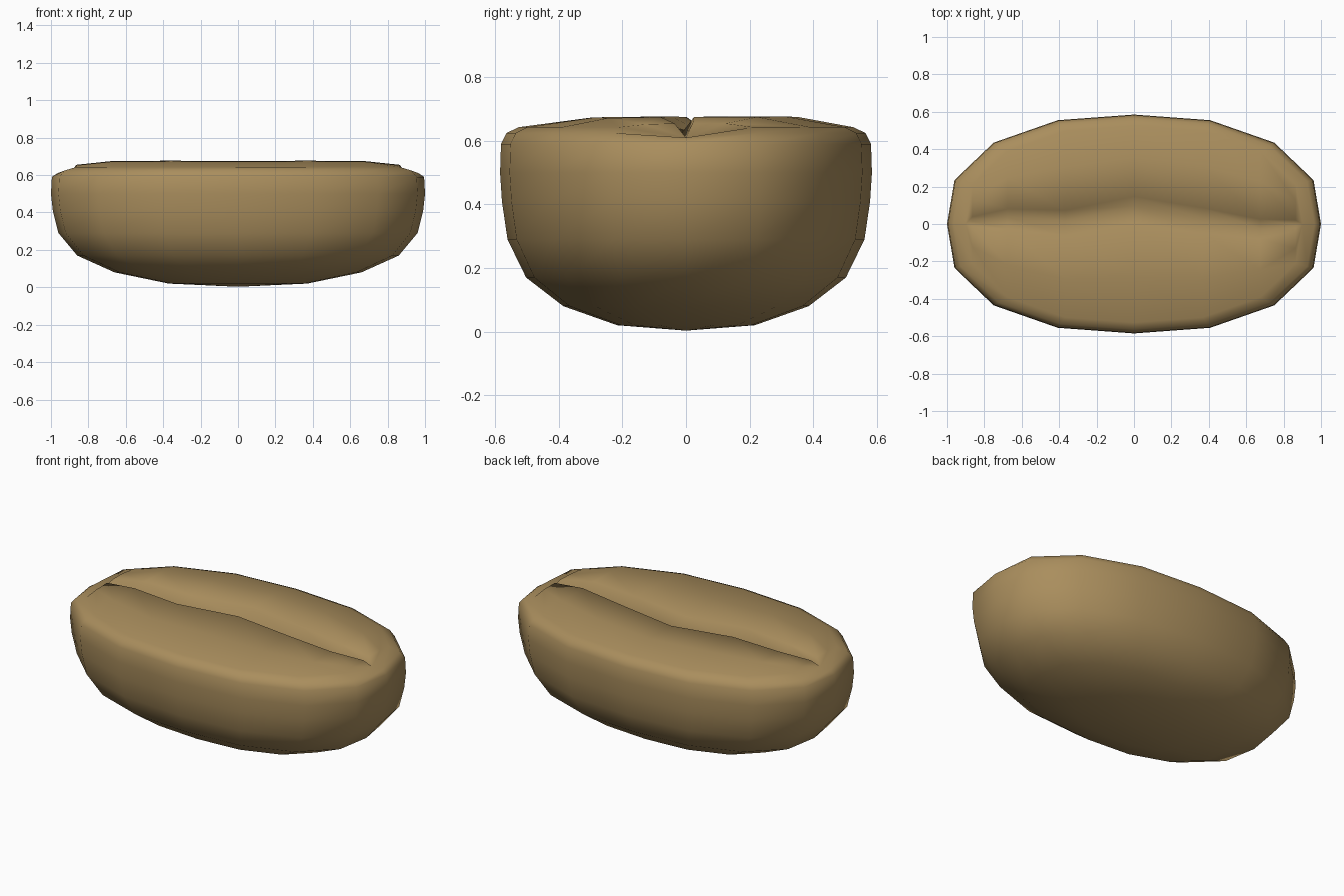
import bpy, bmesh

if "Cube" in bpy.data.objects:
    bpy.data.objects.remove(bpy.data.objects["Cube"])

mat = bpy.data.materials.new("tan_bean")
mat.diffuse_color = (0.40, 0.27, 0.11, 1)
mat.use_nodes = True
mat.node_tree.nodes["Principled BSDF"].inputs["Base Color"].default_value = mat.diffuse_color

# Oval outline of the bean: one quarter, mirrored to 16 points
q = [(1, 0), (0.96, 0.235), (0.75, 0.435), (0.407, 0.555), (0, 0.585)]
half = q + [(-x, y) for x, y in q[-2::-1]]
outline = half + [(x, -y) for x, y in half[-2:0:-1]]
N = len(outline)

# Rings from the belly up to the rim: (scale, height)
rings = [(0.37, 0.02), (0.66, 0.08), (0.86, 0.17), (0.96, 0.29), (0.99, 0.41),
         (1.0, 0.50), (0.995, 0.59), (0.965, 0.625), (0.90, 0.643)]

bm = bmesh.new()
loops = []
for k, (s, z) in enumerate(rings):
    notch = {7: 0.015, 8: 0.033}.get(k, 0)      # crease dips into the rim at both ends
    loops.append([bm.verts.new((x * s, y * s, z - (notch if i in (0, 8) else 0)))
                  for i, (x, y) in enumerate(outline)])
pole = bm.verts.new((0, 0, 0.003))
for i in range(N):
    j = (i + 1) % N
    bm.faces.new((pole, loops[0][j], loops[0][i]))
    for a, b in zip(loops, loops[1:]):
        bm.faces.new((a[i], a[j], b[j], b[i]))

# Top: two lips meeting in a wavy crease
rim = loops[-1]
crease_y = [0, -0.005, -0.025, 0.03, 0.095, 0.015, 0.038, 0.015, 0]
lip_z = [0, 0.655, 0.675, 0.677, 0.675, 0.677, 0.675, 0.655, 0]
cols = []
for i in range(1, 8):
    front, back = rim[N - i], rim[i]
    x, c, h = front.co.x, crease_y[i], lip_z[i]

    def lip(edge, t, z):
        return bm.verts.new((x, c + (edge.co.y - c) * t, z))
    cols.append([front, lip(front, 0.6, h - 0.003), lip(front, 0.15, h),
                 bm.verts.new((x, c, 0.61)),
                 lip(back, 0.12, h), lip(back, 0.6, h), back])
for a, b in zip(cols, cols[1:]):
    for r in range(6):
        bm.faces.new((a[r], a[r + 1], b[r + 1], b[r]))
for end, col in ((rim[0], cols[0]), (rim[8], cols[-1])):
    for r in range(6):
        bm.faces.new((end, col[r], col[r + 1]))

bmesh.ops.recalc_face_normals(bm, faces=bm.faces)
for f in bm.faces:
    f.smooth = True
me = bpy.data.meshes.new("coffee_bean")
bm.to_mesh(me)
bm.free()
me.materials.append(mat)
bean = bpy.data.objects.new("coffee_bean", me)
bpy.context.collection.objects.link(bean)
